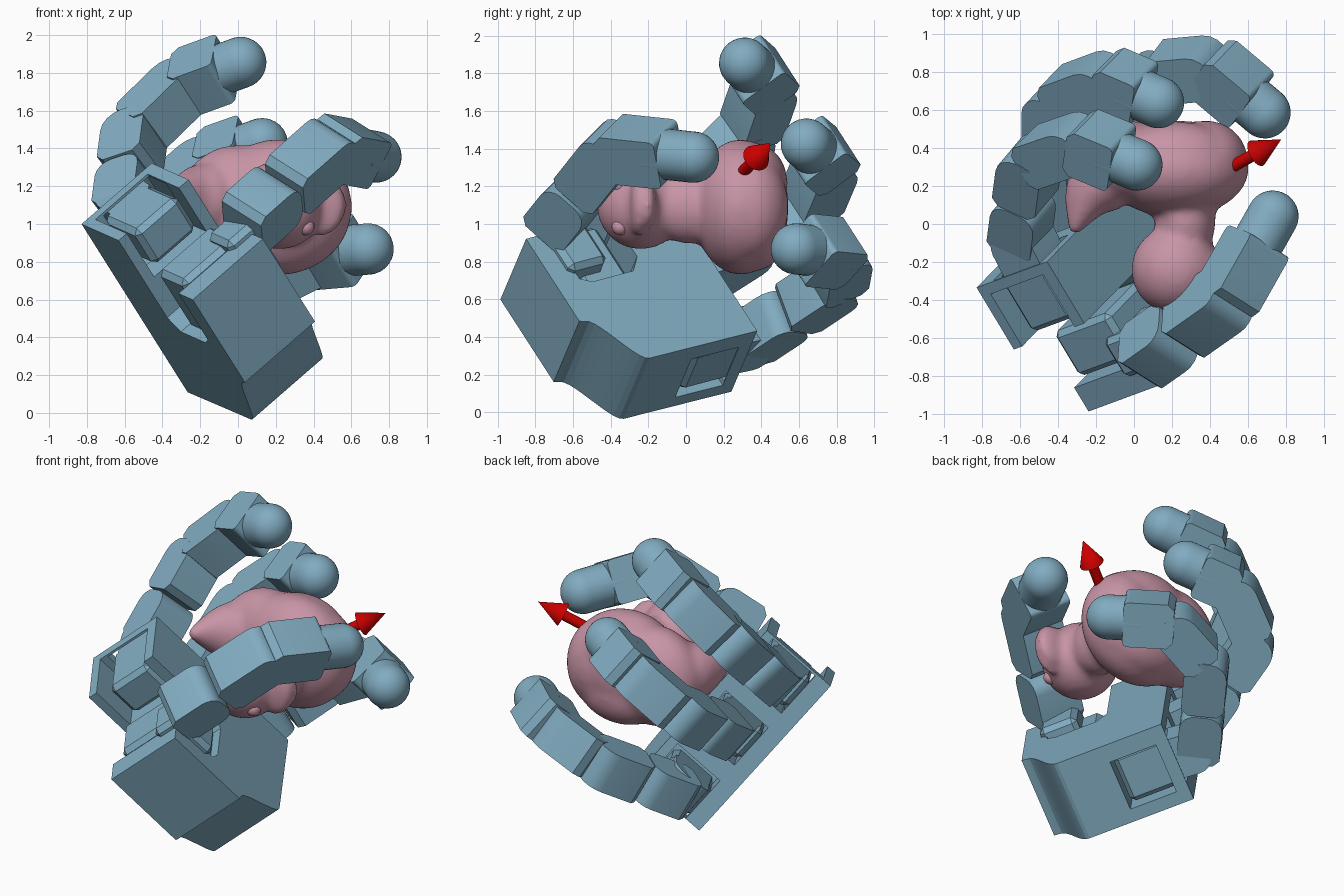
import bpy, bmesh, math
from mathutils import Vector as V, Matrix

if "Cube" in bpy.data.objects:
    bpy.data.objects.remove(bpy.data.objects["Cube"])

def mat(name, c):
    m = bpy.data.materials.new(name)
    m.diffuse_color = (*c, 1)
    m.use_nodes = True
    m.node_tree.nodes["Principled BSDF"].inputs["Base Color"].default_value = m.diffuse_color
    return m

BLUE = mat("blue_grey", (0.22, 0.41, 0.53))
PINK = mat("pink", (0.58, 0.30, 0.38))
RED = mat("red", (0.6, 0.0, 0.0))

# Palm frame: F towards fingers, L across the knuckles, N out of the palm
N = V((.727, .268, .632)).normalized()
L = V((.467, .479, -.74))
L = (L - N * L.dot(N)).normalized()
F = N.cross(L)
PALM = Matrix((F, L, N)).transposed().to_4x4()
def P(f, l, n):
    return PALM @ V((f, l, n))

def finish(name, bm, m, mw=None, angle=25, bevel=0):
    bmesh.ops.recalc_face_normals(bm, faces=bm.faces[:])
    me = bpy.data.meshes.new(name)
    bm.to_mesh(me)
    bm.free()
    o = bpy.data.objects.new(name, me)
    bpy.context.collection.objects.link(o)
    me.materials.append(m)
    if mw is not None:
        o.matrix_world = mw
    if bevel:
        b = o.modifiers.new("bevel", 'BEVEL')
        b.width, b.segments = bevel, 1
    if angle:
        bpy.ops.object.select_all(action='DESELECT')
        o.select_set(True)
        bpy.context.view_layer.objects.active = o
        bpy.ops.object.shade_smooth_by_angle(angle=math.radians(angle))
    return o

def extrude(name, pts, lo, hi, axis, m, mw, angle=25):
    """Prism of a 2D outline; axis 'Y' uses (x,z) points, 'Z' uses (x,y)."""
    bm = bmesh.new()
    at = (lambda p, t: (p[0], t, p[1])) if axis == 'Y' else (lambda p, t: (p[0], p[1], t))
    f = bm.faces.new([bm.verts.new(at(p, lo)) for p in pts])
    r = bmesh.ops.extrude_face_region(bm, geom=[f])
    d = V((0, hi - lo, 0)) if axis == 'Y' else V((0, 0, hi - lo))
    bmesh.ops.translate(bm, vec=d, verts=[v for v in r['geom'] if isinstance(v, bmesh.types.BMVert)])
    return finish(name, bm, m, mw, angle)

def box(name, lo, hi, mw=PALM, bevel=0):
    bm = bmesh.new()
    lo, hi = V(lo), V(hi)
    bmesh.ops.create_cube(bm, size=1, matrix=Matrix.Translation((lo + hi) / 2) @ Matrix.Diagonal((*(hi - lo), 1)))
    return finish(name, bm, BLUE, mw, 0, bevel)

def frame(a, b, side):
    x = (b - a).normalized()
    y = (side - x * side.dot(x)).normalized()
    return Matrix.Translation(a) @ Matrix((x, y, x.cross(y))).transposed().to_4x4()

def lathe(name, prof, mw, m, n=32):
    """Revolve (x, radius) profile about local x."""
    bm = bmesh.new()
    vs = [bm.verts.new((x, 0, r)) for x, r in prof]
    es = [bm.edges.new(e) for e in zip(vs, vs[1:])]
    bmesh.ops.spin(bm, geom=vs + es, cent=(0, 0, 0), axis=(1, 0, 0), angle=2 * math.pi, steps=n)
    bmesh.ops.remove_doubles(bm, verts=bm.verts[:], dist=1e-4)
    return finish(name, bm, m, mw)

def link(name, a, b, side, x0, x1, w=.26, h=.26, r=.09):
    """Finger segment: motor case with chamfered near end and rounded far end."""
    mw = frame(a, b, side)
    c, k = .04, h / 2
    arc = (0, .39, .79, 1.18, 1.57)
    pts = [(x0, -k + c), (x0 + c, -k)]
    pts += [(x1 - r + r * math.sin(t), -k + r - r * math.cos(t)) for t in arc]
    pts += [(x1 - r + r * math.cos(t), k - r + r * math.sin(t)) for t in arc]
    pts += [(x0 + c, k), (x0, k - c)]
    extrude(name, pts, -w / 2, w / 2, 'Y', BLUE, mw)

def fingertip(name, a, tip, side, back):
    """Distal case with a round-nosed cylinder."""
    mw = frame(a, tip, side)
    d = (tip - a).length
    link(name + "_case", a, tip, side, -.03, d - back, .27, .28, .03)
    R = .136
    prof = [(d - back - .1, 0), (d - back - .1, R)]
    prof += [(d + R * math.sin(i * math.pi / 20), R * math.cos(i * math.pi / 20)) for i in range(11)]
    lathe(name + "_pad", prof, mw, BLUE)

# Palm shell: outline in the palm plane with the curved heel
curve = []
for i in range(11):
    t = i / 10
    curve.append((-.32 - .22 * t, -.1 - .33 * (t * t * (3 - 2 * t))))
outline = [(.36, -1.29), (.36, -.09)] + curve + [(-.57, -.44), (-.57, -1.03), (-.42, -1.03), (-.42, -.7),
          (-.36, -.66), (-.1, -.66), (-.03, -.74), (-.03, -1.29)]
palm = extrude("palm", outline, -.06, .45, 'Z', BLUE, PALM, 0)

# Side window, open corner bay, and pockets for the knuckle motors at the finger end
cuts = [("side_cutter", (-.02, -.3, .02), (.28, .1, .34)),
        ("corner_cutter", (-.2, -1.4, .0), (.3, -.98, .38))]
roots = [-1.12, -.69, -.25]
cuts += [("knuckle_cutter", (.12, l - .155, .05), (.6, l + .155, .39)) for l in roots]
for n, lo, hi in cuts:
    c = box(n, lo, hi)
    c.hide_render = True
    c.hide_viewport = True
    c.display_type = 'WIRE'
    m = palm.modifiers.new(n, 'BOOLEAN')
    m.operation, m.solver, m.object = 'DIFFERENCE', 'EXACT', c
box("side_motor", (.0, -.32, .06), (.22, -.17, .3), bevel=.02)

# Three fingers: (f, n) of knuckle, middle joint, end joint, tip; l at root and tip
fingers = [("first", -1.12, -1.22, [(.5, .24), (.89, .63), (.89, 1.02), (.668, 1.266)]),
           ("second", -.69, -.69, [(.52, .24), (1.0, .56), (1.0, .94), (.789, 1.165)]),
           ("third", -.22, -.04, [(.5, .2), (.77, .71), (.67, 1.05), (.338, 1.206)])]
for name, l0, l1, js in fingers:
    ls = [l0, l0 + (l1 - l0) * .75, l1, l1]
    k, m, e, t = [P(f, l, n) for (f, n), l in zip(js, ls)]
    box(name + "_knuckle_motor", (.0, l0 - .12, .05), (.36, l0 + .12, .36), bevel=.03)
    link(name + "_knuckle", P(.26, l0, .22), k, L, 0, .3, .24, .26)
    d1, d2 = (m - k).length, (e - m).length
    link(name + "_lower", k, m, L, -.06, d1 * .46, .25, .26)
    link(name + "_middle", k, m, L, d1 * .48, d1 + .06, r=.11)
    link(name + "_upper", m, e, L, .02, d2 + .05, r=.12)
    fingertip(name + "_tip", e, t, L, .09)

# Thumb with its base motor
b, e, t = V((.07, -.68, 1.03)), V((.49, -.385, 1.4)), V((.73, .04, 1.355))
side = (e - b).cross(t - e)
box("thumb_motor", (-.38, -1.04, .0), (-.1, -.64, .4), bevel=.03)
box("thumb_bracket", (-.46, -1.08, .3), (-.22, -.74, .5), bevel=.03)
link("thumb_lower", b, e, side, -.07, .25, .28, .28)
link("thumb_middle", b, e, side, .27, (e - b).length + .06, .27, .28)
fingertip("thumb_tip", e, t, side, .15)

# Toy: blended ellipsoids fused by remeshing (lies on its side, head towards -y)
bm = bmesh.new()
def blob(c, r, rot=0):
    bmesh.ops.create_uvsphere(bm, u_segments=32, v_segments=20, radius=1,
        matrix=Matrix.Translation(c) @ Matrix.Rotation(rot, 4, 'Y') @ Matrix.Diagonal((*r, 1)))
blob((.22, .29, 1.09), (.385, .255, .36))
blob((.38, .33, 1.09), (.22, .215, .29))
blob((.0, .32, 1.1), (.32, .22, .32), .15)
for z in (.96, 1.22):
    blob((.22, .36, z), (.3, .18, .21))
blob((.27, .02, 1.09), (.16, .22, .195))
blob((.22, -.24, 1.1), (.235, .235, .235))
for i in range(9):
    s = i / 8
    r = .18 * (1 - s) + .04 * s
    blob((-.15 - .16 * s ** .5, .24 - .26 * s, 1.13 + .05 * s), (r * .9, r, r * 1.1))
blob((.44, -.25, 1.1), (.13, .05, .17))
blob((.47, -.2, 1.1), (.11, .045, .13))
toy = finish("toy_body", bm, PINK)
rm = toy.modifiers.new("fuse", 'REMESH')
rm.mode, rm.voxel_size, rm.use_smooth_shade = 'VOXEL', .02, True
sm = toy.modifiers.new("soften", 'SMOOTH')
sm.factor, sm.iterations = .5, 14

# Eyes
for z in (.985, 1.205):
    bm = bmesh.new()
    bmesh.ops.create_uvsphere(bm, u_segments=16, v_segments=10, radius=.045,
                              matrix=Matrix.Translation((.36, -.35, z)))
    finish("toy_eye", bm, PINK, angle=60)

# Red arrow
a, t = V((.46, .27, 1.24)), V((.775, .445, 1.43))
d = (t - a).length
lathe("arrow", [(0, 0), (0, .032), (d - .17, .032), (d - .17, .075), (d, 0)], frame(a, t, V((0, 0, 1))), RED, 20)
